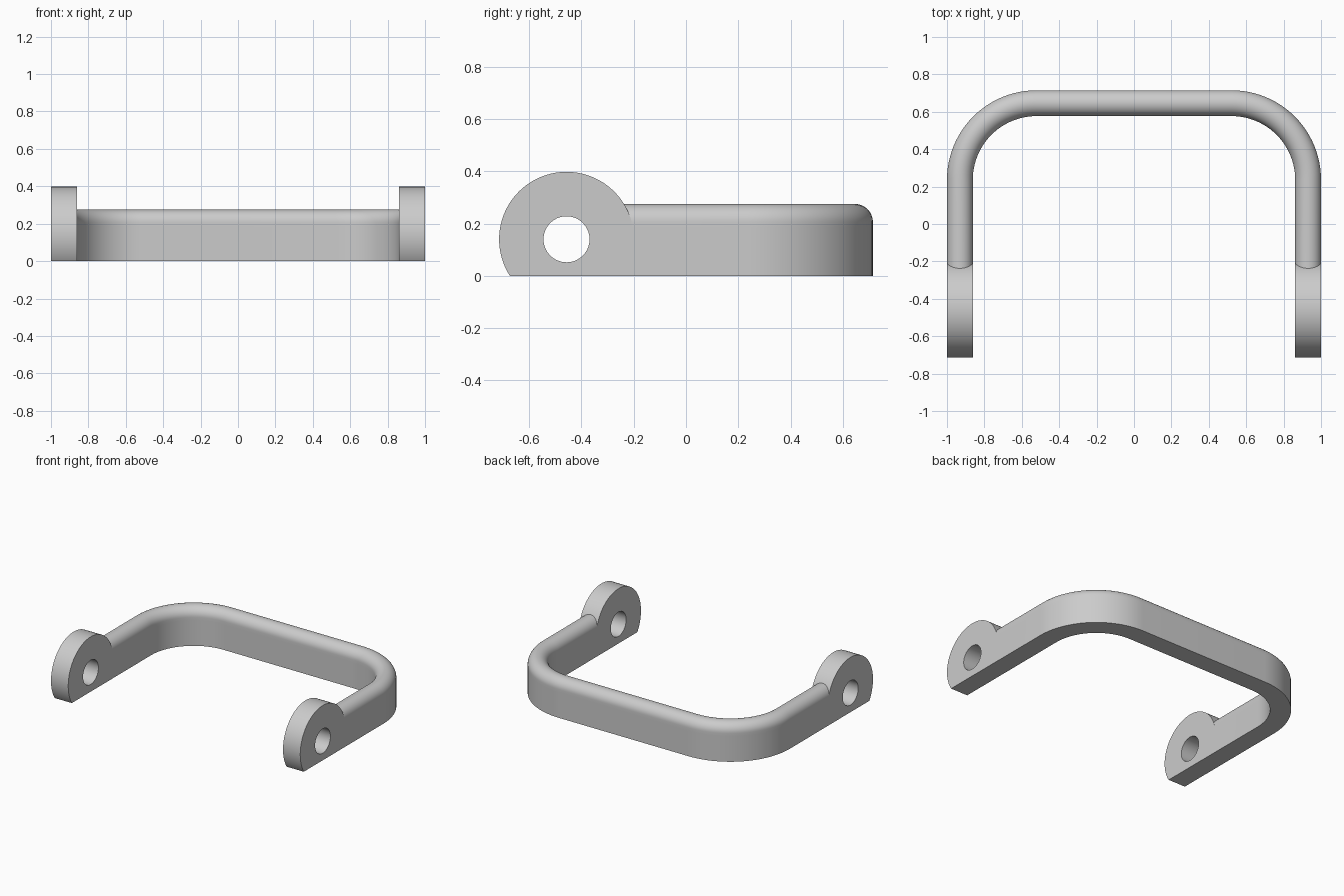
import bpy, bmesh
from math import sin, cos, pi, asin, sqrt

cube = bpy.data.objects.get("Cube")
if cube:
    bpy.data.objects.remove(cube, do_unlink=True)

HALF_W, BACK = 1.0, 0.715          # outer footprint
T = 0.069                          # half thickness of the bar
BAR_H = 0.275
CORNER = 0.41                      # centreline bend radius
LUG_Y, LUG_Z, LUG_R, HOLE_R = -0.457, 0.14, 0.258, 0.088

grey = bpy.data.materials.new("satin_grey")
grey.use_nodes = True
colour = (0.6, 0.6, 0.6, 1)
grey.diffuse_color = colour
grey.node_tree.nodes["Principled BSDF"].inputs["Base Color"].default_value = colour


def finish(name, bm):
    bmesh.ops.recalc_face_normals(bm, faces=bm.faces)
    mesh = bpy.data.meshes.new(name)
    bm.to_mesh(mesh)
    bm.free()
    mesh.materials.append(grey)
    obj = bpy.data.objects.new(name, mesh)
    bpy.context.collection.objects.link(obj)
    bpy.ops.object.select_all(action="DESELECT")
    obj.select_set(True)
    bpy.context.view_layer.objects.active = obj
    bpy.ops.object.shade_smooth_by_angle(angle=pi / 6)
    return obj


def bridge(bm, a, b, closed=True):
    n = len(a)
    for i in range(n if closed else n - 1):
        j = (i + 1) % n
        bm.faces.new((a[i], a[j], b[j], b[i]))


# Handle bar: flat-bottomed, round-topped section swept round a U path
shoulder = BAR_H - T
levels = [shoulder * i / 10 for i in range(10)]
section = [(T, z) for z in levels]
section += [(T * cos(pi * i / 20), shoulder + T * sin(pi * i / 20)) for i in range(21)]
section += [(-T, z) for z in reversed(levels)]

cx, cy = HALF_W - T - CORNER, BACK - T - CORNER
bend = [pi / 2 * i / 24 for i in range(25)]
path = [(HALF_W - T, None, 0)]
path += [(cx + CORNER * cos(a), cy + CORNER * sin(a), a) for a in bend]
path += [(-cx + CORNER * cos(a + pi / 2), cy + CORNER * sin(a + pi / 2), a + pi / 2) for a in bend]
path += [(T - HALF_W, None, pi)]

bm = bmesh.new()
rings = []
for x, y, a in path:
    ring = []
    for s, z in section:
        # Bar ends are coped to the round face of the lugs
        end = LUG_Y + sqrt(LUG_R ** 2 - (z - LUG_Z) ** 2) - 0.002
        ring.append(bm.verts.new((x + s * cos(a), (end if y is None else y) + s * sin(a), z)))
    rings.append(ring)
for a, b in zip(rings, rings[1:]):
    bridge(bm, a, b)
finish("handle_bar", bm)

# Pivot lugs: drilled discs with a flat foot
foot = asin(LUG_Z / LUG_R)
arc = [-foot + (pi + 2 * foot) * i / 72 for i in range(73)]
flat = [pi + foot + (pi - 2 * foot) * i / 16 for i in range(1, 16)]
outline = [(a, LUG_R) for a in arc] + [(a, -LUG_Z / sin(a)) for a in flat]


def lug(name, side):
    bm = bmesh.new()

    def loop(x, radius=None):
        return [bm.verts.new((x, LUG_Y + (radius or r) * cos(a), LUG_Z + (radius or r) * sin(a)))
                for a, r in outline]

    outer_x, inner_x = side * HALF_W, side * (HALF_W - 2 * T)
    loops = [loop(outer_x), loop(inner_x), loop(inner_x, HOLE_R), loop(outer_x, HOLE_R)]
    for i in range(4):
        bridge(bm, loops[i], loops[(i + 1) % 4])
    finish(name, bm)


lug("left_lug", 1)
lug("right_lug", -1)
